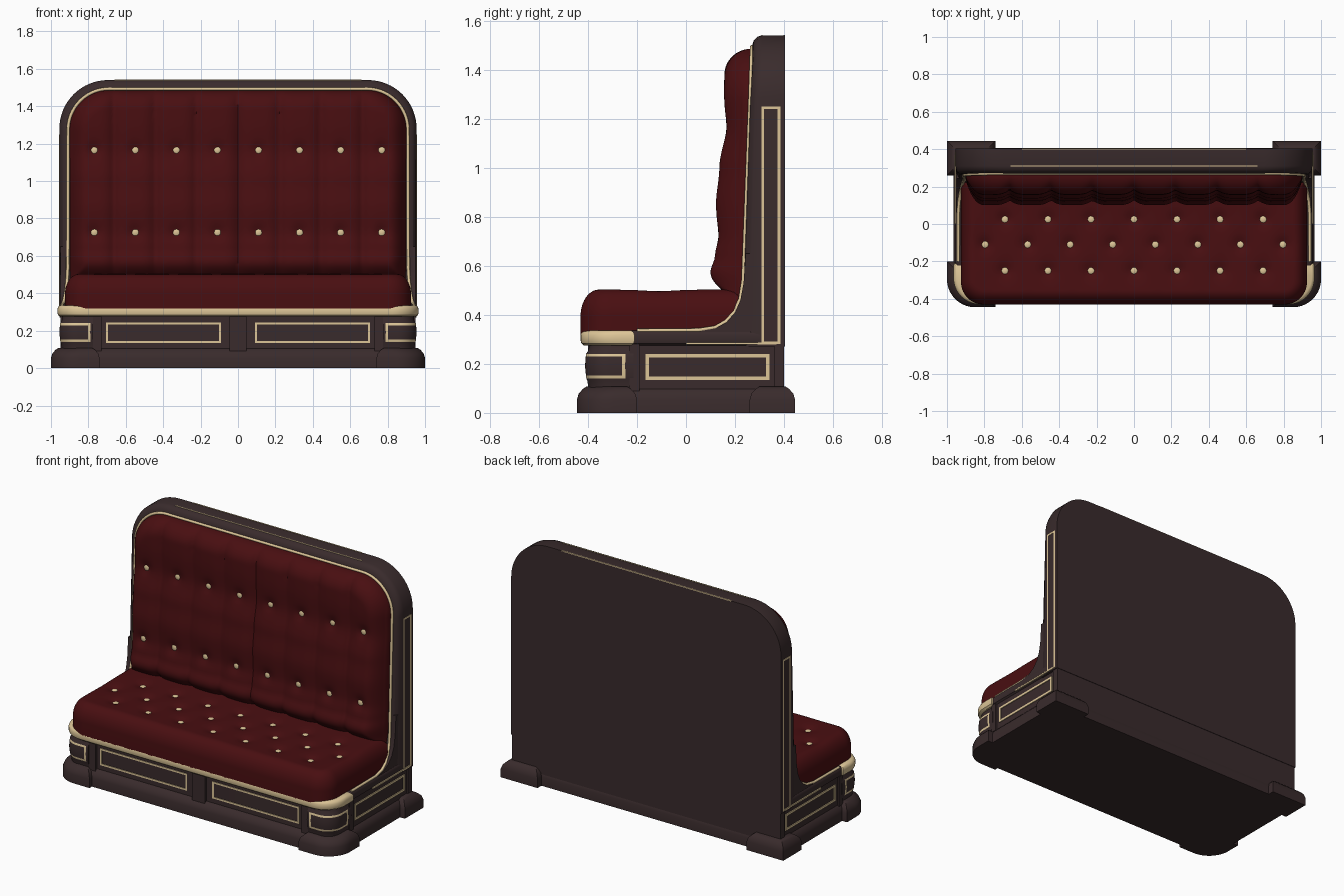
import bpy, bmesh, math
from mathutils import Matrix, Vector

if "Cube" in bpy.data.objects:
    bpy.data.objects.remove(bpy.data.objects["Cube"])


def material(name, rgb):
    m = bpy.data.materials.new(name)
    m.diffuse_color = (*rgb, 1)
    m.use_nodes = True
    m.node_tree.nodes["Principled BSDF"].inputs["Base Color"].default_value = m.diffuse_color
    return m


WOOD = material("dark wood", (0.041, 0.024, 0.025))
RED = material("red leather", (0.066, 0.0045, 0.0055))
CREAM = material("cream gold", (0.72, 0.56, 0.31))


def finish(name, bm, mats, mirror=False, angle=35):
    bmesh.ops.recalc_face_normals(bm, faces=bm.faces)
    me = bpy.data.meshes.new(name)
    bm.to_mesh(me)
    bm.free()
    for m in mats:
        me.materials.append(m)
    me.shade_smooth()
    me.set_sharp_from_angle(angle=math.radians(angle))
    ob = bpy.data.objects.new(name, me)
    bpy.context.collection.objects.link(ob)
    if mirror:
        ob.modifiers.new("Mirror", 'MIRROR').use_mirror_merge = False
    return ob


def rrect(x0, x1, y0, y1, radii=(0, 0, 0, 0), n=10):
    """Rectangle outline with a radius for each corner."""
    pts = []
    corners = [(x0, y0, 1, 1), (x1, y0, -1, 1), (x1, y1, -1, -1), (x0, y1, 1, -1)]
    for k, ((x, y, sx, sy), r) in enumerate(zip(corners, radii)):
        for j in range(n + 1 if r else 1):
            a = math.pi * (1 + k / 2 + j / n / 2)
            pts.append((x + sx * r + r * math.cos(a), y + sy * r + r * math.sin(a)) if r else (x, y))
    return pts


def loft(name, rings, mats, mirror=False, rule=None):
    bm = bmesh.new()
    vs = [[bm.verts.new(p) for p in ring] for ring in rings]
    n = len(vs[0])
    for a, b in zip(vs, vs[1:]):
        for i in range(n):
            bm.faces.new((a[i], a[(i + 1) % n], b[(i + 1) % n], b[i]))
    bm.faces.new(vs[0])
    bm.faces.new(vs[-1])
    if rule:
        for f in bm.faces:
            f.material_index = rule(f.calc_center_median())
    return finish(name, bm, mats, mirror)


def slab(name, x0, x1, y0, y1, radii, levels, mat, mirror=False):
    """Stack of outlines; levels are (z, inset)."""
    rings = [[(x, y, z) for x, y in rrect(x0 + i, x1 - i, y0 + i, y1 - i, radii)] for z, i in levels]
    return loft(name, rings, [mat], mirror)


def boxes(name, spans, mat, mirror=False):
    bm = bmesh.new()
    for x0, x1, y0, y1, z0, z1 in spans:
        c = Vector(((x0 + x1) / 2, (y0 + y1) / 2, (z0 + z1) / 2))
        bmesh.ops.create_cube(bm, size=1, matrix=Matrix.Translation(c) @ Matrix.Diagonal((x1 - x0, y1 - y0, z1 - z0, 1)))
    return finish(name, bm, [mat], mirror)


def edges(a0, a1, b0, b1, w):
    """Four strips of a rectangular border."""
    return [(a0, a1, b0, b0 + w), (a0, a1, b1 - w, b1), (a0, a0 + w, b0, b1), (a1 - w, a1, b0, b1)]


# Plinth with corner feet
foot = [(0, 0), (0.055, 0), (0.08, 0.008), (0.098, 0.025), (0.108, 0.04)]
slab("plinth", -0.965, 0.965, -0.42, 0.405, (0.1, 0.1, 0, 0), foot, WOOD)
slab("front_foot", 0.74, 1.0, -0.445, -0.2, (0, 0.15, 0, 0), foot, WOOD, True)
slab("back_foot", 0.74, 1.0, 0.26, 0.445, (0, 0, 0, 0), foot, WOOD, True)

# Base body and pilasters
slab("base_body", -0.94, 0.94, -0.385, 0.40, (0.1, 0.1, 0, 0), [(0.05, 0), (0.28, 0)], WOOD)
boxes("centre_pilaster", [(-0.045, 0.045, -0.4, -0.3, 0.09, 0.28)], WOOD)
boxes("side_pilasters", [(0.73, 0.775, -0.4, -0.3, 0.09, 0.28), (0.85, 0.95, -0.23, -0.19, 0.09, 0.28),
                         (0.85, 0.95, 0.36, 0.4, 0.09, 0.28)], WOOD, True)

# Bulging front corner barrels with a painted border
outline = [(0.775, -0.215), (0.775, -0.412), (0.79, -0.412), (0.803, -0.412)]
outline += [(0.855 + 0.1 * math.sin(a), -0.312 - 0.1 * math.cos(a)) for a in [math.pi / 2 * k / 12 for k in range(13)]]
outline += [(0.955, -0.262), (0.955, -0.248), (0.955, -0.215)]
rings = []
for z, s in [(0.1, .93), (0.13, .95), (0.14, .97), (0.152, .98), (0.19, 1), (0.229, .985), (0.241, .975), (0.255, .93), (0.28, .91)]:
    rings.append([(0.775 + (x - 0.775) * s, -0.215 + (y + 0.215) * s, z) for x, y in outline])


def barrel_rule(c):
    if not 0.14 < c.z < 0.241 or c.x < 0.786 or c.y > -0.248:
        return 0
    return int(not 0.152 < c.z < 0.229 or c.x < 0.803 or c.y > -0.262)


loft("corner_barrel", rings, [WOOD, CREAM], True, barrel_rule)

# Painted panel borders
boxes("front_panel_border", [(a, b, -0.389, -0.38, c, d) for a, b, c, d in edges(0.09, 0.705, 0.135, 0.243, 0.011)], CREAM, True)
boxes("side_panel_border", [(0.936, 0.945, a, b, c, d) for a, b, c, d in edges(-0.165, 0.34, 0.135, 0.24, 0.014)], CREAM, True)
boxes("frame_side_border", [(0.95, 0.957, a, b, c, d) for a, b, c, d in edges(0.308, 0.385, 0.28, 1.25, 0.011)]
      + [(0.95, 0.959, 0.0, 0.37, 0.278, 0.288)], CREAM, True)
boxes("frame_top_lines", [(-0.66, 0.66, 0.307, 0.313, 1.536, 1.542), (-0.6, 0.6, 0.397, 0.403, 1.536, 1.542)], CREAM)

# Seat rail: cream at the front, wood behind
rail = [(0.275, 0.014), (0.284, 0.003), (0.295, 0), (0.318, 0), (0.33, 0.005), (0.336, 0.014)]
for nm, y0, y1, w, rad, mat in [("front_rail", -0.43, -0.21, 0.965, 0.14, CREAM), ("rear_rail", -0.235, 0.39, 0.954, 0, WOOD)]:
    slab(nm, -w, w, y0, y1, (rad, rad, 0, 0), rail, mat)

# Arched back frame, front edge leaning forward towards the seat
def lean(z):
    return (1.5 - z) * 0.035


rings = []
for y, i, k in [(0.403, 0, 0), (0.31, 0, 0), (0.29, 0.006, 0.7), (0.276, 0.02, 1), (0.27, 0.04, 1)]:
    rings.append([(x, y - k * lean(z), z) for x, z in rrect(-0.955 + i, 0.955 - i, 0.27, 1.54 - i, (0, 0, 0.26, 0.26), 16)])
loft("back_frame", rings, [WOOD])

# Curved wings joining frame and rail
wing = [(0.36, 0.3), (0.04, 0.31), (0.06, 0.334), (0.12, 0.345), (0.165, 0.37), (0.2, 0.41),
        (0.222, 0.46), (0.235, 0.53), (0.243, 0.65), (0.36, 0.65)]
loft("side_wing", [[(x, y, z) for y, z in wing] for x in (0.89, 0.948)], [WOOD], True)

# Cream piping running along the rail and over the arch
half = [(0.94, -0.2, 0.335), (0.94, 0.05, 0.337), (0.935, 0.12, 0.348), (0.928, 0.165, 0.373),
        (0.92, 0.2, 0.413), (0.914, 0.222, 0.465), (0.91, 0.234, 0.54)]
for k in range(15):
    a = math.pi / 2 * k / 14
    x, z = 0.69 + 0.218 * math.cos(a), 1.275 + 0.218 * math.sin(a)
    half.append((x, 0.27 - lean(z), z))
path = half + [(-x, y, z) for x, y, z in reversed(half)]
cu = bpy.data.curves.new("piping", 'CURVE')
cu.dimensions = '3D'
cu.bevel_depth = 0.0085
cu.bevel_resolution = 2
cu.use_fill_caps = True
sp = cu.splines.new('POLY')
sp.points.add(len(path) - 1)
for p, co in zip(sp.points, path):
    p.co = (*co, 1)
cu.materials.append(CREAM)
bpy.context.collection.objects.link(bpy.data.objects.new("piping", cu))


# Cushions: a grid over a rounded outline with rolled edges
def cushion(name, W, s0, s1, rad, roll, place, cols=160, rows=72):
    bm = bmesh.new()
    grid = []
    for j in range(rows + 1):
        s = s0 + (s1 - s0) * (0.5 + 0.5 * math.sin(math.pi * (j / rows - 0.5)))
        ds = max(rad - (s1 - s), 0)
        hw = W - (rad - math.sqrt(max(rad * rad - ds * ds, 0)))
        row = []
        for i in range(cols + 1):
            x = hw * math.sin(math.pi * (i / cols - 0.5))
            qx, qy = abs(x) - (W - rad), s - (s1 - rad)
            d = rad - math.hypot(qx, qy) if qx > 0 and qy > 0 else min(W - abs(x), s1 - s)
            d = max(min(d, s - s0, roll), 0)
            row.append(bm.verts.new(place(x, s, math.sqrt(1 - (1 - d / roll) ** 2))))
        grid.append(row)
    for a, b in zip(grid, grid[1:]):
        for i in range(cols):
            bm.faces.new((a[i], a[i + 1], b[i + 1], b[i]))
    # Skirt down to the support
    rim = [e for e in bm.edges if e.is_boundary]
    new = bmesh.ops.extrude_edge_only(bm, edges=rim)["geom"]
    for v in new:
        if isinstance(v, bmesh.types.BMVert):
            v.co += SKIRT[name]
    bmesh.ops.holes_fill(bm, edges=[e for e in bm.edges if e.is_boundary], sides=0)
    finish(name, bm, [RED], angle=60)


SKIRT = {"seat_cushion": Vector((0, 0, -0.08)), "back_cushion": Vector((0, 0.03, 0))}
seat_dots = [(0.23 * k, y) for y in (0.025, -0.25) for k in range(-3, 4)]
seat_dots += [(0.2275 * (k + 0.5), -0.11) for k in range(-4, 4)]
back_dots = [(0.2195 * (k + 0.5), z) for z in (0.725, 1.165) for k in range(-4, 4)]
DEPTH = [(0.4, 0.15), (0.49, 0.12), (0.575, 0.1), (0.64, 0.117), (0.72, 0.127), (0.85, 0.122),
         (1.0, 0.136), (1.165, 0.16), (1.3, 0.155), (1.5, 0.16)]


def dent(x, s, dots, wide):
    t = 0
    for a, b in dots:
        q = (x - a) ** 2 + (s - b) ** 2
        if q < 0.06:
            t += 0.014 * math.exp(-q / 0.0012) + wide * math.exp(-q / 0.008)
    return t


def seat_place(x, s, f):
    return (x, -s, 0.395 + f * (0.108 - dent(x, -s, seat_dots, 0.009)))


def back_place(x, z, f):
    for (a, p), (b, q) in zip(DEPTH, DEPTH[1:]):
        if a <= z <= b:
            t = (z - a) / (b - a)
            y = p + (q - p) * t * t * (3 - 2 * t)
    seam = 0.026 * (1 - abs(math.sin(math.pi * x / 0.2215))) ** 2
    return (x, 0.265 - f * (0.265 - y - seam - dent(x, z, back_dots, 0.003)), z)


cushion("seat_cushion", 0.925, -0.24, 0.43, 0.12, 0.075, seat_place)
cushion("back_cushion", 0.9, 0.46, 1.485, 0.21, 0.1, back_place)


# Buttons
def buttons(name, dots, where, flat):
    bm = bmesh.new()
    for a, b in dots:
        bmesh.ops.create_uvsphere(bm, u_segments=12, v_segments=8, radius=0.021,
                                  matrix=Matrix.Translation(where(a, b)) @ Matrix.Diagonal((*flat, 1)))
    finish(name, bm, [CREAM])


buttons("seat_buttons", seat_dots, lambda x, y: Vector(seat_place(x, -y, 1)), (1, 1, 0.4))
buttons("back_buttons", back_dots, lambda x, z: Vector(back_place(x, z, 1)), (1, 0.4, 1))
